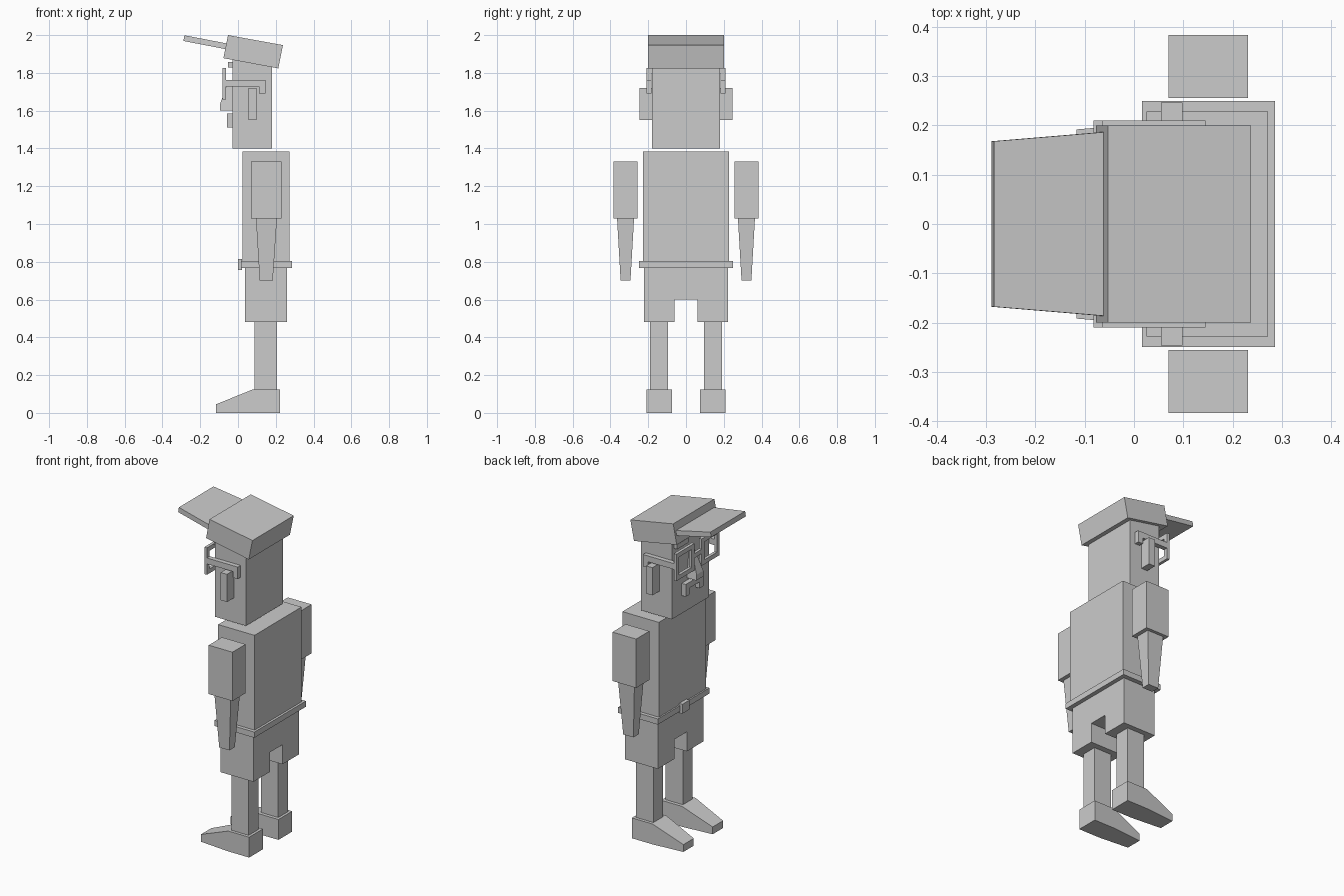
import bpy, bmesh

if "Cube" in bpy.data.objects:
    bpy.data.objects.remove(bpy.data.objects["Cube"])


def finish(name, bm):
    bmesh.ops.recalc_face_normals(bm, faces=bm.faces)
    me = bpy.data.meshes.new(name)
    bm.to_mesh(me)
    bm.free()
    ob = bpy.data.objects.new(name, me)
    bpy.context.collection.objects.link(ob)
    return ob


def loft(name, a, b):
    """Solid between two matching outlines of 3D points."""
    bm = bmesh.new()
    va, vb = [bm.verts.new(p) for p in a], [bm.verts.new(p) for p in b]
    bm.faces.new(va)
    bm.faces.new(vb[::-1])
    n = len(va)
    for i in range(n):
        j = (i + 1) % n
        bm.faces.new((va[i], vb[i], vb[j], va[j]))
    return finish(name, bm)


def box(name, x, y, z):
    def rect(h):
        return [(x[0], y[0], h), (x[1], y[0], h), (x[1], y[1], h), (x[0], y[1], h)]
    return loft(name, rect(z[0]), rect(z[1]))


def front_plate(name, x, outline):
    """Outline in (y, z), given thickness along x."""
    return loft(name, [(x[0], *p) for p in outline], [(x[1], *p) for p in outline])


def mirrored(ob):
    """Mirror a left-hand part across y = 0."""
    m = ob.modifiers.new("mirror", 'MIRROR')
    m.use_axis = (False, True, False)
    m.use_mirror_merge = False
    return ob


# Head and torso
box("head", (-0.03, 0.18), (-0.18, 0.18), (1.40, 1.90))
box("torso", (0.025, 0.272), (-0.228, 0.228), (0.80, 1.385))
box("belt", (0.016, 0.286), (-0.25, 0.25), (0.768, 0.803))
box("belt_buckle", (0.0, 0.022), (-0.035, 0.035), (0.757, 0.815))

# Cap: tilted crown and tapered visor
crown = [(-0.053, 2.0), (0.238, 1.947), (0.213, 1.824), (-0.077, 1.878)]
loft("cap_crown", [(x, -0.2, z) for x, z in crown], [(x, 0.2, z) for x, z in crown])
visor = [(-0.284, 1.999, 0.168), (-0.055, 1.955, 0.187),
         (-0.061, 1.925, 0.187), (-0.289, 1.969, 0.168)]
loft("cap_visor", [(x, -w, z) for x, z, w in visor], [(x, w, z) for x, z, w in visor])

# Face
mirrored(box("ear", (0.055, 0.098), (0.178, 0.247), (1.55, 1.72)))
mirrored(box("eyebrow", (-0.052, -0.028), (0.05, 0.16), (1.828, 1.857)))
nose = [(-0.028, 1.60, 0.035), (-0.095, 1.60, 0.035),
        (-0.095, 1.635, 0.033), (-0.05, 1.76, 0.015), (-0.028, 1.76, 0.015)]
loft("nose", [(x, -w, z) for x, z, w in nose], [(x, w, z) for x, z, w in nose])
front_plate("moustache", (-0.058, -0.028),
            [(-0.085, 1.51), (-0.05, 1.51), (-0.05, 1.55), (0.05, 1.55),
             (0.05, 1.51), (0.085, 1.51), (0.085, 1.585), (-0.085, 1.585)])

# Glasses: square rims, bridge and hooked temples
rim = bmesh.new()
loops = []
for x in (-0.082, -0.064):
    for d in (0.0, 0.027):
        y0, y1, z0, z1 = 0.035 + d, 0.21 - d, 1.66 + d, 1.825 - d
        loops.append([rim.verts.new((x, y, z))
                      for y, z in ((y0, z0), (y1, z0), (y1, z1), (y0, z1))])
for a, b in ((0, 1), (1, 3), (3, 2), (2, 0)):
    for i in range(4):
        j = (i + 1) % 4
        rim.faces.new((loops[a][i], loops[a][j], loops[b][j], loops[b][i]))
mirrored(finish("glasses_rim", rim))
box("glasses_bridge", (-0.082, -0.064), (-0.036, 0.036), (1.735, 1.762))
temple = [(-0.065, 1.727), (0.112, 1.727), (0.112, 1.69),
          (0.145, 1.69), (0.145, 1.763), (-0.065, 1.763)]
mirrored(loft("glasses_temple", [(x, 0.182, z) for x, z in temple],
              [(x, 0.21, z) for x, z in temple]))

# Arms: square sleeve and tapered forearm
mirrored(box("sleeve", (0.07, 0.231), (0.256, 0.384), (1.03, 1.33)))
mirrored(loft("forearm",
              [(0.095, 0.275, 1.03), (0.206, 0.275, 1.03), (0.206, 0.365, 1.03), (0.095, 0.365, 1.03)],
              [(0.115, 0.294, 0.70), (0.184, 0.294, 0.70), (0.184, 0.346, 0.70), (0.115, 0.346, 0.70)]))

# Shorts with a notch between the legs
front_plate("shorts", (0.036, 0.26),
            [(-0.222, 0.48), (-0.06, 0.48), (-0.06, 0.60), (0.06, 0.60),
             (0.06, 0.48), (0.222, 0.48), (0.222, 0.77), (-0.222, 0.77)])

# Legs and wedge shoes
mirrored(box("leg", (0.088, 0.206), (0.096, 0.19), (0.12, 0.485)))
shoe = [(-0.117, 0.0, 0.05), (-0.117, 0.045, 0.05), (0.08, 0.125, 0.067),
        (0.222, 0.125, 0.067), (0.222, 0.0, 0.067), (0.08, 0.0, 0.067)]
mirrored(loft("shoe", [(x, 0.142 - w, z) for x, z, w in shoe],
              [(x, 0.142 + w, z) for x, z, w in shoe]))
